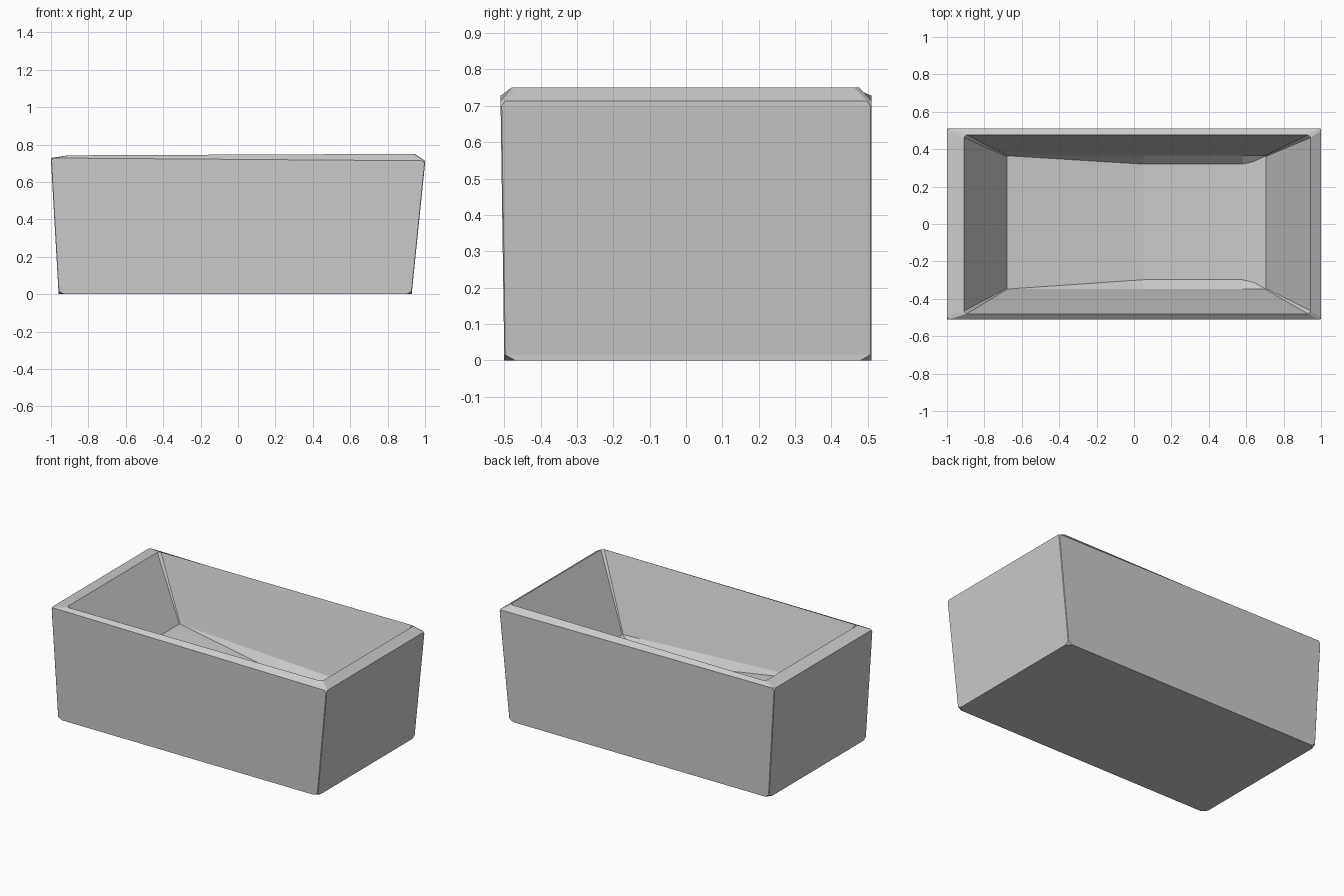
import bpy, bmesh

if "Cube" in bpy.data.objects:
    bpy.data.objects.remove(bpy.data.objects["Cube"])

# single grey material
grey = bpy.data.materials.new("light grey")
grey.diffuse_color = (0.6, 0.6, 0.6, 1)
grey.use_nodes = True
grey.node_tree.nodes["Principled BSDF"].inputs["Base Color"].default_value = grey.diffuse_color


def ring(bm, x0, x1, y0, y1, zl, zr, c):
    """Rectangle with clipped corners; height runs from zl (left) to zr (right)."""
    pts = [(x0 + c, y0), (x1 - c, y0), (x1, y0 + c), (x1, y1 - c),
           (x1 - c, y1), (x0 + c, y1), (x0, y1 - c), (x0, y0 + c)]
    return [bm.verts.new((x, y, zl + (zr - zl) * (x - x0) / (x1 - x0))) for x, y in pts]


def finish(bm, name):
    mesh = bpy.data.meshes.new(name)
    bm.to_mesh(mesh)
    bm.free()
    mesh.materials.append(grey)
    bpy.context.collection.objects.link(bpy.data.objects.new(name, mesh))


# tub shell: underside, outer walls, sloped rim, inner walls
bm = bmesh.new()
rings = [ring(bm, *r) for r in (
    (-0.96, 0.93, -0.50, 0.51, 0.0, 0.0, 0.03),
    (-0.96, 0.93, -0.50, 0.51, 0.015, 0.015, 0.003),
    (-1.0, 1.0, -0.51, 0.51, 0.715, 0.70, 0.003),
    (-1.0, 1.0, -0.51, 0.51, 0.728, 0.713, 0.012),
    (-0.91, 0.945, -0.48, 0.477, 0.742, 0.75, 0.015),
    (-0.68, 0.705, -0.348, 0.365, 0.37, 0.30, 0.004))]
bm.faces.new(rings[0][::-1])
for a, b in zip(rings, rings[1:]):
    for i in range(8):
        j = (i + 1) % 8
        bm.faces.new((a[i], a[j], b[j], b[i]))
finish(bm, "tub_shell")

# basin floor: sloping back rest part, level part, raised end, with side ledges
bm = bmesh.new()
rows = []
for x, front, back, z in ((-0.68, -0.348, 0.365, 0.37), (0.05, -0.298, 0.32, 0.27),
                          (0.58, -0.298, 0.32, 0.27), (0.64, -0.312, 0.333, 0.277),
                          (0.705, -0.348, 0.365, 0.30)):
    ledge = 0.37 - 0.07 * (x + 0.68) / 1.385
    rows.append([bm.verts.new(p) for p in (
        (x, -0.348, ledge), (x, front, z), (x, back, z), (x, 0.365, ledge))])
for a, b in zip(rows, rows[1:]):
    for i in range(3):
        bm.faces.new((a[i], b[i], b[i + 1], a[i + 1]))
bmesh.ops.remove_doubles(bm, verts=bm.verts, dist=0.0005)
finish(bm, "basin_floor")
